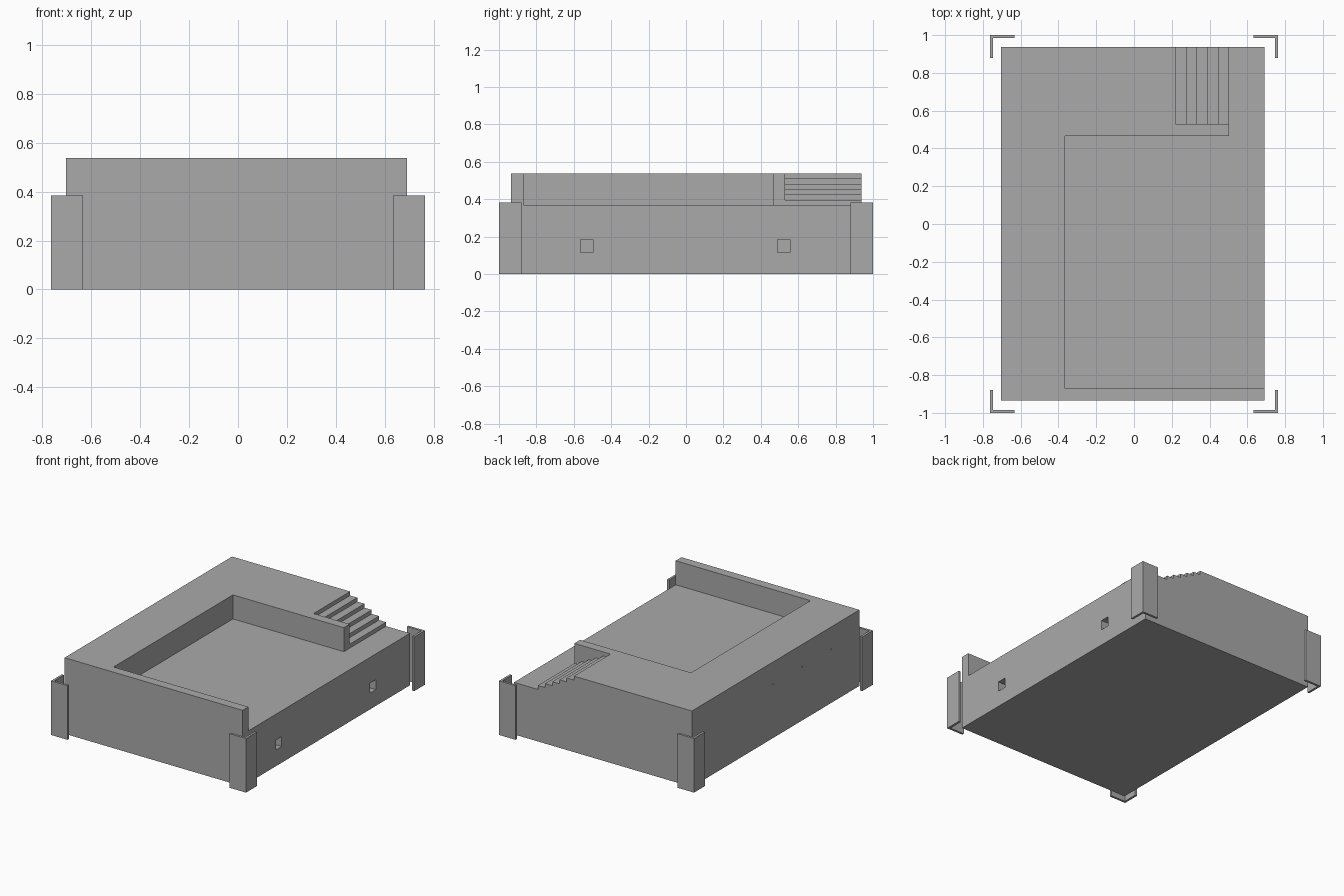
import bpy
import bmesh
from mathutils import Vector

cube = bpy.data.objects.get("Cube")
if cube:
    bpy.data.objects.remove(cube, do_unlink=True)

grey = bpy.data.materials.new("plain grey")
grey.use_nodes = True
colour = (0.4, 0.4, 0.4, 1)
grey.diffuse_color = colour
grey.node_tree.nodes["Principled BSDF"].inputs["Base Color"].default_value = colour


def prism(name, outline, direction):
    """Extrude a closed outline of 3D points along a direction."""
    bm = bmesh.new()
    face = bm.faces.new([bm.verts.new(p) for p in outline])
    moved = bmesh.ops.extrude_face_region(bm, geom=[face])["geom"]
    verts = [g for g in moved if isinstance(g, bmesh.types.BMVert)]
    bmesh.ops.translate(bm, verts=verts, vec=Vector(direction))
    bmesh.ops.recalc_face_normals(bm, faces=bm.faces)
    mesh = bpy.data.meshes.new(name)
    bm.to_mesh(mesh)
    bm.free()
    mesh.materials.append(grey)
    obj = bpy.data.objects.new(name, mesh)
    bpy.context.collection.objects.link(obj)
    return obj


def box(name, x0, x1, y0, y1, z0, z1):
    corners = [(x0, y0, z0), (x1, y0, z0), (x1, y1, z0), (x0, y1, z0)]
    return prism(name, corners, (0, 0, z1 - z0))


def cut(target, cutter):
    """Subtract a cutter, then discard it."""
    cutter.hide_render = True
    mod = target.modifiers.new("cut", "BOOLEAN")
    mod.operation = "DIFFERENCE"
    mod.solver = "EXACT"
    mod.object = cutter
    bpy.context.view_layer.objects.active = target
    bpy.ops.object.modifier_apply(modifier=mod.name)
    bpy.data.objects.remove(cutter, do_unlink=True)


# Main block
left, right, front, back, top = -0.703, 0.69, -0.935, 0.938, 0.538
body = box("main_block", left, right, front, back, 0, top)

# Sunken deck, open along one side and around the foot of the stairs
deck_z, stair_x = 0.368, 0.503
deck = [(-0.365, -0.87), (1, -0.87), (1, 1.2), (stair_x, 1.2),
        (stair_x, 0.465), (-0.365, 0.465)]
cut(body, prism("deck_cutter", [(x, y, deck_z) for x, y in deck], (0, 0, 1)))

# Stairs running up from the deck
steps, tread = 5, 0.0565
rise = (top - deck_z) / (steps + 1)
profile = [(0.8, 0.8), (0.8, deck_z + rise)]
for i in range(steps):
    x, z = stair_x - (i + 1) * tread, deck_z + (i + 1) * rise
    profile.append((x, z))
    profile.append((x, z + rise if i < steps - 1 else 0.8))
cut(body, prism("stair_cutter", [(x, 0.53, z) for x, z in profile], (0, 0.8, 0)))

# Square sockets in the open side
for y in (-0.53, 0.523):
    cut(body, box("socket_cutter", right - 0.1, 1, y - 0.033, y + 0.033, 0.115, 0.185))

# Pin holes in the closed side
for y in (0.03, -0.295, -0.62):
    cut(body, box("pin_cutter", -1, left + 0.01, y - 0.004, y + 0.004, 0.376, 0.384))

# Free-standing angle guards around the corners
ox, oy, ax, ay, t = 0.763, 1.0, 0.13, 0.12, 0.016
angle = [(ox, oy), (ox - ax, oy), (ox - ax, oy - t),
         (ox - t, oy - t), (ox - t, oy - ay), (ox, oy - ay)]
for side, sx in (("left", 1), ("right", -1)):
    for end, sy in (("front", -1), ("back", 1)):
        prism(f"{end}_{side}_corner_guard",
              [(x * sx, y * sy, 0) for x, y in angle], (0, 0, 0.383))
